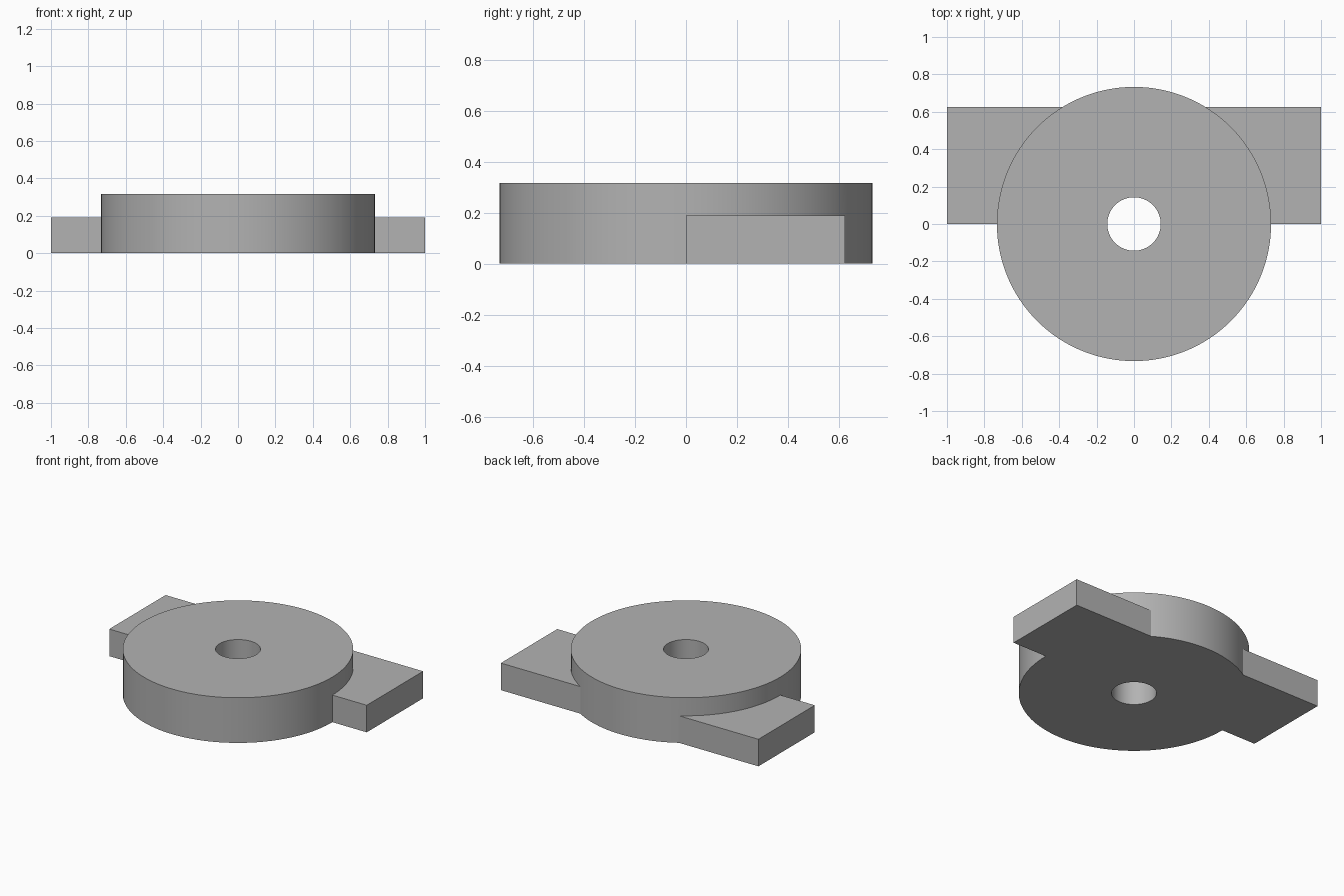
import bpy

cube = bpy.data.objects.get("Cube")
if cube:
    bpy.data.objects.remove(cube, do_unlink=True)

DISC_R, DISC_H = 0.733, 0.317
BORE_R = 0.143
EAR_Y, EAR_H = 0.625, 0.19

grey = bpy.data.materials.new("plain_grey")
grey.use_nodes = True
colour = (0.45, 0.45, 0.45, 1)
grey.diffuse_color = colour
grey.node_tree.nodes["Principled BSDF"].inputs["Base Color"].default_value = colour


def cylinder(name, radius, z0, z1, sides):
    bpy.ops.mesh.primitive_cylinder_add(
        vertices=sides, radius=radius, depth=z1 - z0, location=(0, 0, (z0 + z1) / 2))
    obj = bpy.context.object
    obj.name = name
    obj.data.materials.append(grey)
    return obj


def combine(target, tool, operation):
    mod = target.modifiers.new(operation.lower(), "BOOLEAN")
    mod.operation = operation
    mod.solver = "EXACT"
    mod.object = tool
    bpy.ops.object.select_all(action="DESELECT")
    target.select_set(True)
    bpy.context.view_layer.objects.active = target
    bpy.ops.object.modifier_apply(modifier=mod.name)
    bpy.data.objects.remove(tool, do_unlink=True)


# Thick round body
body = cylinder("disc_with_side_ears", DISC_R, 0, DISC_H, 128)

# Flat bar behind the centre line, forming an ear on each side
bpy.ops.mesh.primitive_cube_add(size=1, location=(0, EAR_Y / 2, EAR_H / 2))
bar = bpy.context.object
bar.name = "ear_bar"
bar.scale = (2, EAR_Y, EAR_H)
bpy.ops.object.transform_apply(location=False, rotation=False, scale=True)
bar.data.materials.append(grey)
combine(body, bar, "UNION")

# Central through hole
bore = cylinder("bore_cutter", BORE_R, -0.1, DISC_H + 0.1, 64)
combine(body, bore, "DIFFERENCE")

bpy.ops.object.shade_smooth_by_angle()
